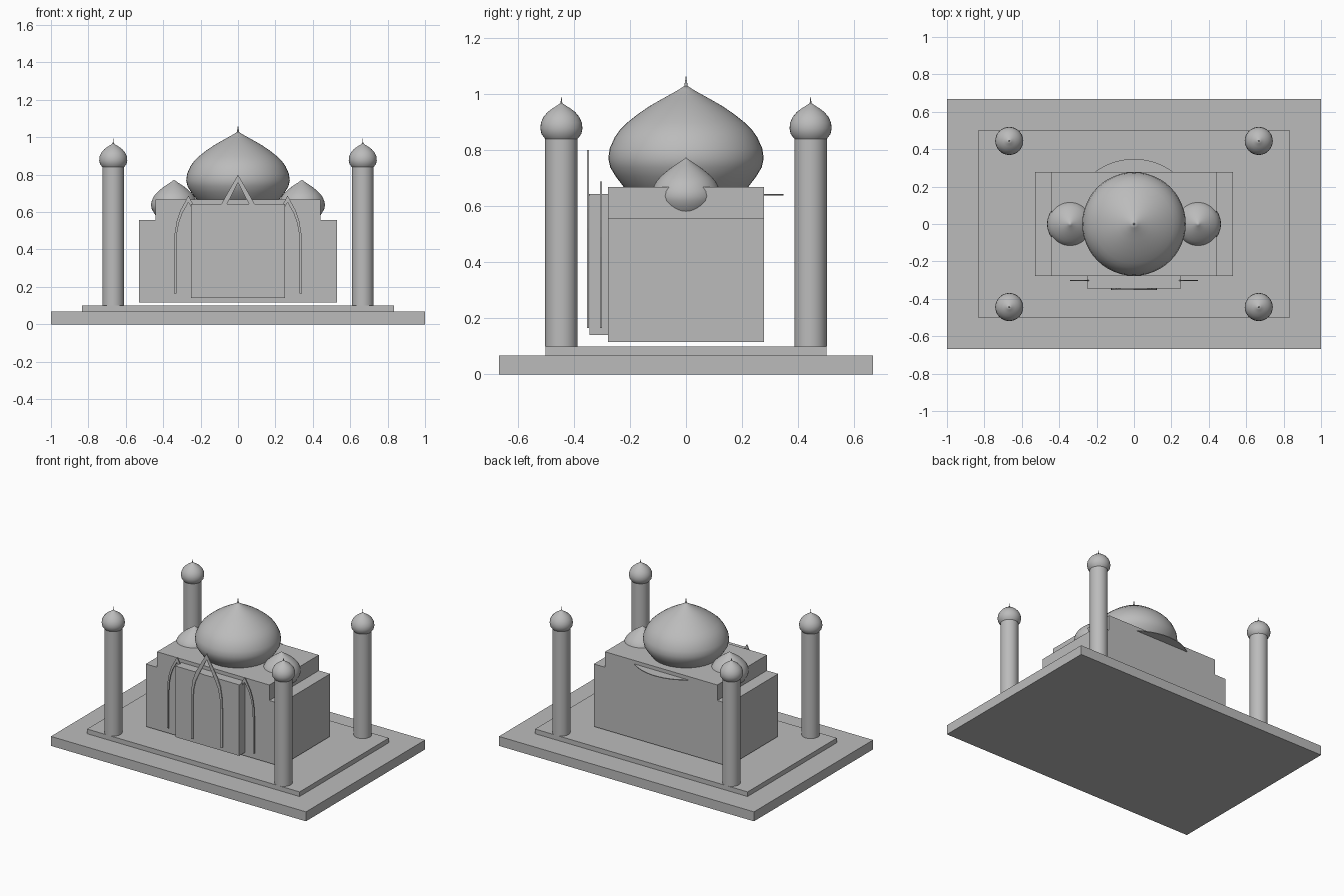
import bpy
import bmesh
from math import cos, sin, tau, radians

cube = bpy.data.objects.get("Cube")
if cube:
    bpy.data.objects.remove(cube, do_unlink=True)

stone = bpy.data.materials.new("grey_stone")
stone.use_nodes = True
stone.diffuse_color = (0.5, 0.5, 0.5, 1)
stone.node_tree.nodes["Principled BSDF"].inputs["Base Color"].default_value = (0.5, 0.5, 0.5, 1)


def add_object(name, bm, smooth=False):
    bmesh.ops.recalc_face_normals(bm, faces=bm.faces)
    mesh = bpy.data.meshes.new(name)
    bm.to_mesh(mesh)
    bm.free()
    mesh.materials.append(stone)
    obj = bpy.data.objects.new(name, mesh)
    bpy.context.collection.objects.link(obj)
    if smooth:
        bpy.ops.object.select_all(action="DESELECT")
        obj.select_set(True)
        bpy.context.view_layer.objects.active = obj
        bpy.ops.object.shade_smooth_by_angle(angle=radians(40))
    return obj


def box(name, half_x, y0, y1, z0, z1):
    bm = bmesh.new()
    bmesh.ops.create_cube(bm, size=1)
    for v in bm.verts:
        v.co = (v.co.x * 2 * half_x, (y0 + y1) / 2 + v.co.y * (y1 - y0),
                (z0 + z1) / 2 + v.co.z * (z1 - z0))
    return add_object(name, bm)


def lathe(name, profile, x=0, y=0, steps=48):
    """Turn (radius, z) points around a vertical axis; ends are closed."""
    bm = bmesh.new()
    rings = []
    for r, z in profile:
        if r == 0:
            rings.append([bm.verts.new((x, y, z))] * steps)
        else:
            rings.append([bm.verts.new((x + r * cos(tau * i / steps), y + r * sin(tau * i / steps), z))
                          for i in range(steps)])
    for low, high in zip(rings, rings[1:]):
        for i in range(steps):
            j = (i + 1) % steps
            corners = list(dict.fromkeys((low[i], low[j], high[j], high[i])))
            bm.faces.new(corners)
    for ring in (rings[0], rings[-1]):
        if ring[0] is not ring[1]:
            bm.faces.new(ring)
    return add_object(name, bm, smooth=True)


def arch(name, x, y, outer, inner, depth=0.006):
    """Flat pointed frame from right-half (offset, z) outlines, mirrored in x."""
    bm = bmesh.new()

    def line(points):
        full = points + [(-a, z) for a, z in reversed(points[:-1])]
        return [bm.verts.new((x + a, y, z)) for a, z in full]

    out, inn = line(outer), line(inner)
    for i in range(len(out) - 1):
        bm.faces.new((out[i], out[i + 1], inn[i + 1], inn[i]))
    grown = bmesh.ops.extrude_face_region(bm, geom=bm.faces[:])["geom"]
    for v in grown:
        if isinstance(v, bmesh.types.BMVert):
            v.co.y += depth
    # keep the back faces that the extrusion leaves behind
    bmesh.ops.holes_fill(bm, edges=[e for e in bm.edges if e.is_boundary], sides=4)
    return add_object(name, bm)


# Terraces, hall and porch
box("base_slab", 1.0, -0.667, 0.667, 0, 0.067)
box("plinth", 0.833, -0.5, 0.5, 0.067, 0.1)
box("hall_lower", 0.528, -0.278, 0.278, 0.115, 0.558)
box("hall_upper", 0.44, -0.278, 0.278, 0.558, 0.668)
box("porch", 0.25, -0.344, -0.278, 0.14, 0.643)
lathe("dome_collar", [(0.348, 0.638), (0.348, 0.643)], steps=64)

# Onion domes: the side domes reuse the main outline, scaled
onion = [(0.19, 0.64), (0.222, 0.668), (0.25, 0.705), (0.27, 0.738), (0.277, 0.77), (0.272, 0.805),
         (0.254, 0.845), (0.235, 0.872), (0.21, 0.897), (0.172, 0.927), (0.13, 0.956),
         (0.09, 0.979), (0.05, 1.001), (0.022, 1.017), (0, 1.032)]
lathe("main_dome", onion)
lathe("main_finial", [(0.007, 1.015), (0.005, 1.035), (0, 1.067)], steps=12)
for side, name in ((1, "left"), (-1, "right")):
    small = [(r * 0.444, 0.773 + (z - 1.032) * 0.525) for r, z in onion]
    lathe(name + "_side_dome", small, x=side * 0.342)

# Corner towers with bulbs
bulb = [(0.05, 0.83), (0.06, 0.842), (0.071, 0.857), (0.075, 0.877), (0.073, 0.897), (0.064, 0.917),
        (0.049, 0.935), (0.032, 0.948), (0.014, 0.959), (0, 0.969)]
for sx, side in ((1, "left"), (-1, "right")):
    for sy, end in ((-1, "front"), (1, "back")):
        label = f"{end}_{side}_tower"
        x, y = sx * 0.667, sy * 0.444
        lathe(label + "_shaft", [(0.058, 0.1), (0.058, 0.845)], x, y, 32)
        lathe(label + "_bulb", bulb, x, y, 32)
        lathe(label + "_finial", [(0.004, 0.96), (0.003, 0.97), (0, 0.992)], x, y, 8)

# Pointed arch frames on the front
arch("centre_arch", 0, -0.352,
     [(0.123, 0.165), (0.123, 0.44), (0.119, 0.52), (0.108, 0.59), (0.085, 0.65), (0, 0.8)],
     [(0.107, 0.165), (0.107, 0.44), (0.103, 0.515), (0.088, 0.58), (0.06, 0.64), (0, 0.757)])
for side, name in ((1, "left"), (-1, "right")):
    arch(name + "_arch", side * 0.265, -0.306,
         [(0.077, 0.165), (0.077, 0.42), (0.073, 0.49), (0.063, 0.55), (0.045, 0.605), (0, 0.688)],
         [(0.065, 0.165), (0.065, 0.42), (0.061, 0.488), (0.05, 0.545), (0.033, 0.592), (0, 0.652)])
